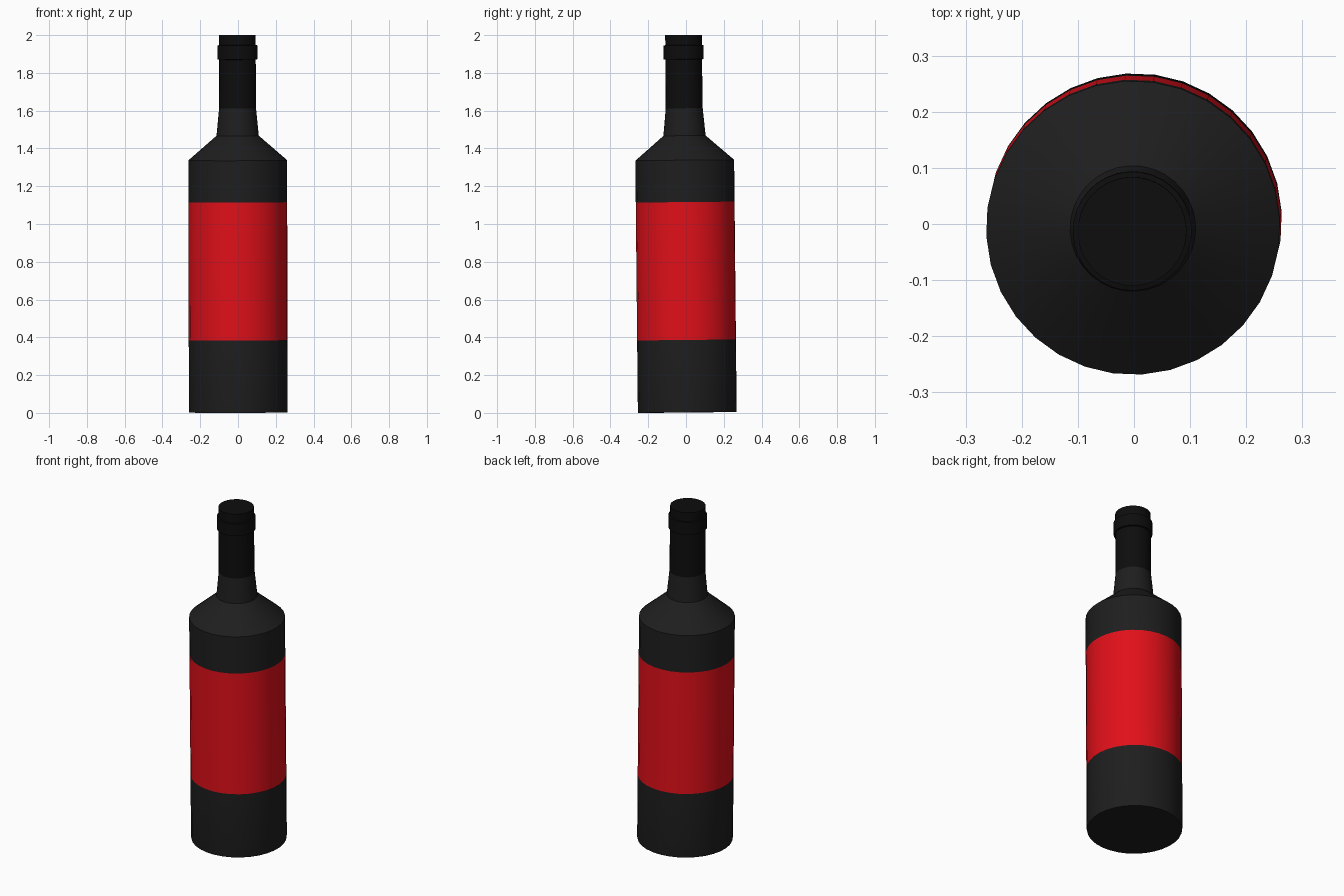
import bpy, bmesh
from math import cos, sin, tau, radians
from mathutils import Matrix

if "Cube" in bpy.data.objects:
    bpy.data.objects.remove(bpy.data.objects["Cube"])

SIDES = 32
# The bottle leans very slightly about its mid-body
TILT = (Matrix.Translation((0, 0, 0.6695)) @ Matrix.Rotation(0.01, 4, 'X')
        @ Matrix.Rotation(-0.0025, 4, 'Y') @ Matrix.Translation((0, 0, -0.667)))


def material(name, color):
    mat = bpy.data.materials.new(name)
    mat.diffuse_color = (*color, 1)
    mat.use_nodes = True
    mat.node_tree.nodes["Principled BSDF"].inputs["Base Color"].default_value = mat.diffuse_color
    return mat


def lathe(name, profile, mat, cap_bottom=False, cap_top=False):
    bm = bmesh.new()
    rings = []
    for r, z in profile:
        angles = [radians(3.4) + tau * i / SIDES for i in range(SIDES)]
        rings.append([bm.verts.new((r * cos(a), r * sin(a), z)) for a in angles])
    for low, high in zip(rings, rings[1:]):
        for i in range(SIDES):
            j = (i + 1) % SIDES
            bm.faces.new((low[i], low[j], high[j], high[i]))
    if cap_bottom:
        bm.faces.new(rings[0][::-1])
    if cap_top:
        bm.faces.new(rings[-1])
    bm.transform(TILT)
    mesh = bpy.data.meshes.new(name)
    bm.to_mesh(mesh)
    bm.free()
    mesh.materials.append(mat)
    obj = bpy.data.objects.new(name, mesh)
    bpy.context.collection.objects.link(obj)
    bpy.ops.object.select_all(action='DESELECT')
    obj.select_set(True)
    bpy.context.view_layer.objects.active = obj
    bpy.ops.object.shade_smooth_by_angle(angle=radians(30))
    return obj


glass = material("dark_glass", (0.013, 0.013, 0.013))
red = material("red_paper", (0.75, 0.005, 0.01))
foil = material("black_foil", (0.004, 0.004, 0.004))

R = 0.262
# Base, wrapped label, shoulder with lower neck
lathe("bottle_base", [(R - 0.002, 0), (R, 0.01), (R, 0.383)], glass, cap_bottom=True)
lathe("label", [(R, 0.383), (R, 1.113)], red)
lathe("shoulder", [(R, 1.113), (R, 1.335), (0.112, 1.465), (0.098, 1.61)], glass)
# Foil sleeve with lip ring and closed top
lathe("neck_foil", [(0.098, 1.61), (0.097, 1.868), (0.106, 1.870), (0.106, 1.943),
                    (0.097, 1.945), (0.097, 1.998)], foil, cap_top=True)
